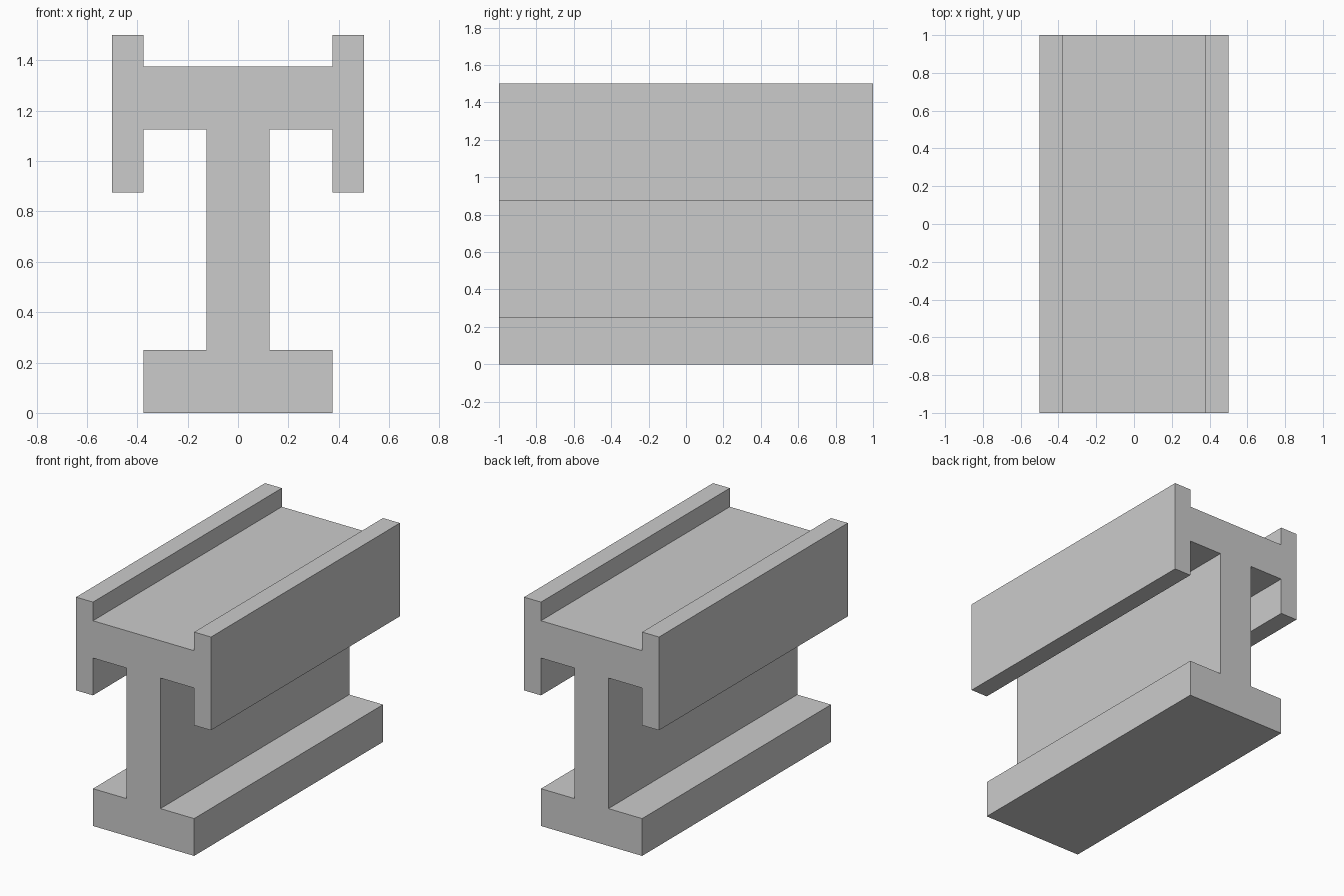
import bpy
import bmesh

if "Cube" in bpy.data.objects:
    bpy.data.objects.remove(bpy.data.objects["Cube"])

LENGTH = 2.0

# Right half of the cross-section (x, z), from bottom centre to top centre
half = [
    (0.375, 0.0), (0.375, 0.25),      # foot
    (0.125, 0.25), (0.125, 1.125),    # web
    (0.375, 1.125), (0.375, 0.875),   # underside of head, inner lip
    (0.5, 0.875), (0.5, 1.5),         # outer side
    (0.375, 1.5), (0.375, 1.375),     # upper lip
]
profile = half + [(-x, z) for x, z in reversed(half)]

# Beam: extrude the mirrored profile along y
bm = bmesh.new()
face = bm.faces.new([bm.verts.new((x, -LENGTH / 2, z)) for x, z in profile])
result = bmesh.ops.extrude_face_region(bm, geom=[face], use_keep_orig=True)
moved = [g for g in result["geom"] if isinstance(g, bmesh.types.BMVert)]
bmesh.ops.translate(bm, verts=moved, vec=(0, LENGTH, 0))
bmesh.ops.recalc_face_normals(bm, faces=bm.faces)

mesh = bpy.data.meshes.new("beam")
bm.to_mesh(mesh)
bm.free()
beam = bpy.data.objects.new("beam", mesh)
bpy.context.collection.objects.link(beam)
